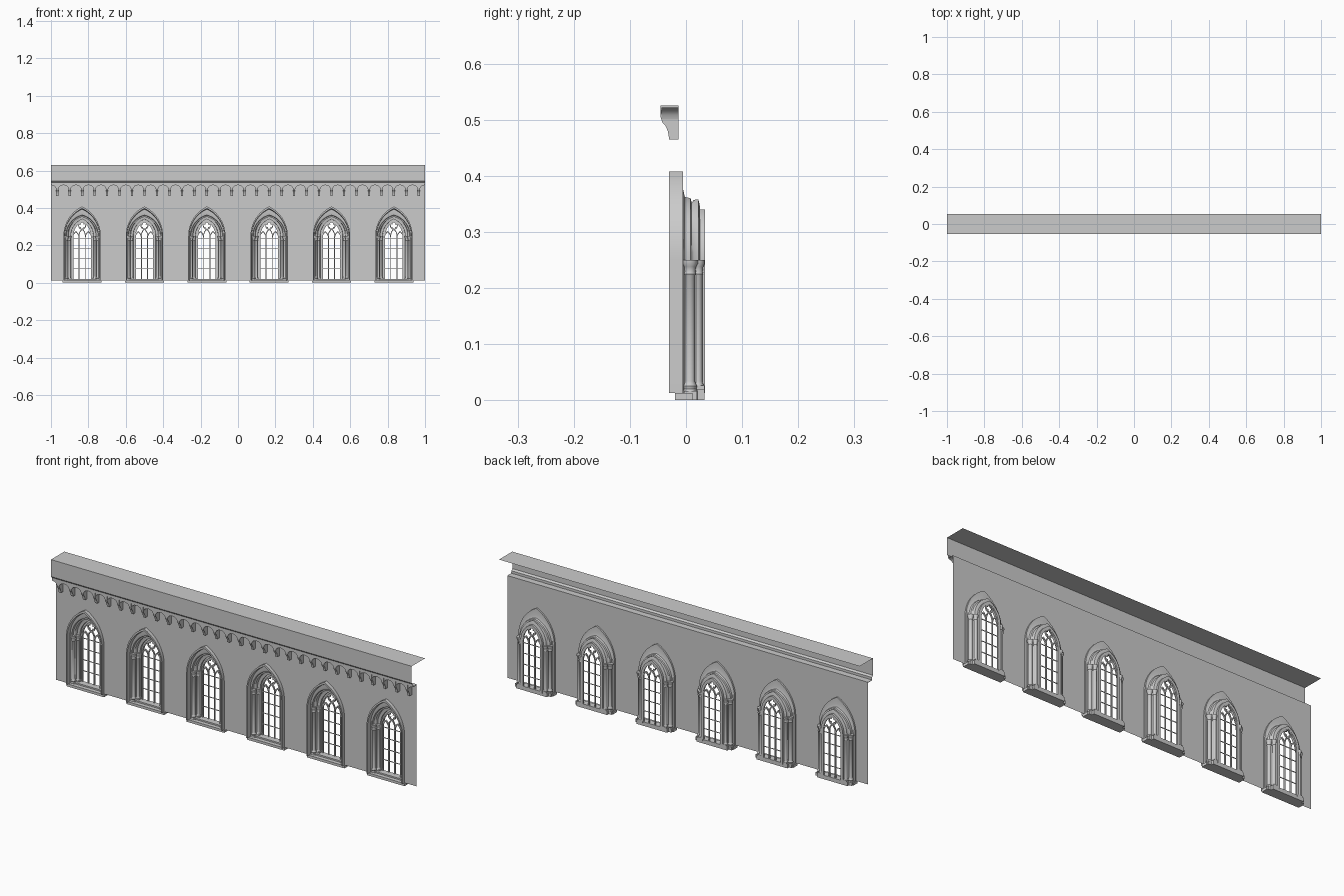
import bpy, bmesh
from math import sin, cos, pi, acos, radians, sqrt

if "Cube" in bpy.data.objects:
    bpy.data.objects.remove(bpy.data.objects["Cube"])

BAYS = [-5/6 + i/3 for i in range(6)]
SPRING, FLOOR, WALL_Y = 0.25, 0.013, -0.013


def finish(name, bm, smooth=True, xs=(0,), normals=True):
    """Turn a bmesh into one object per x position, sharing the mesh."""
    bmesh.ops.remove_doubles(bm, verts=bm.verts, dist=1e-6)
    if normals:
        bmesh.ops.recalc_face_normals(bm, faces=bm.faces)
    me = bpy.data.meshes.new(name)
    bm.to_mesh(me)
    bm.free()
    for i, x in enumerate(xs):
        ob = bpy.data.objects.new(name, me)
        bpy.context.collection.objects.link(ob)
        ob.location.x = x
        if i == 0 and smooth:
            bpy.ops.object.select_all(action='DESELECT')
            ob.select_set(True)
            bpy.context.view_layer.objects.active = ob
            bpy.ops.object.shade_smooth_by_angle(angle=radians(35))


def arch(w, apex, z0=FLOOR, spring=SPRING, n=10):
    """Pointed arch outline (x, z) from left foot over the apex to right foot."""
    h = apex - spring
    c = (h*h - w*w) / (2*w)
    r = w + c
    sweep = acos(max(-1, min(1, c/r)))
    left = [(-w, z0)]
    for i in range(n + 1):
        a = pi - sweep*i/n
        left.append((c + r*cos(a), spring + r*sin(a)))
    left[-1] = (0, apex)
    return left + [(-x, z) for x, z in left[-2::-1]]


def loft(bm, rings, closed_path=False, closed_section=False):
    """Skin successive 3D rows of equal length."""
    rows = [[bm.verts.new(p) for p in r] for r in rings]
    n = len(rows[0])
    pairs = list(zip(rows, rows[1:])) + ([(rows[-1], rows[0])] if closed_section else [])
    for a, b in pairs:
        for i in range(n if closed_path else n - 1):
            j = (i + 1) % n
            bm.faces.new((a[i], a[j], b[j], b[i]))


def box(bm, x0, x1, y0, y1, z0, z1):
    loft(bm, [[(x0, y0, z), (x1, y0, z), (x1, y1, z), (x0, y1, z)] for z in (z0, z1)], True)
    for z in (z0, z1):
        bm.faces.new([bm.verts.new(p) for p in
                      ((x0, y0, z), (x1, y0, z), (x1, y1, z), (x0, y1, z))])


def band(bm, outer, inner, y0, y1, dx=0, closed=False):
    """Solid strip between two (x, z) outlines."""
    rings = [[(x + dx, y, z) for x, z in o]
             for o, y in ((outer, y0), (outer, y1), (inner, y1), (inner, y0))]
    loft(bm, rings, closed, True)


# wall sheet: one notched face on each half bay
bm = bmesh.new()
hole = arch(0.1, 0.408)
half = hole[:len(hole)//2 + 1]
for x in BAYS:
    for s in (1, -1):
        pts = [(-1/6, FLOOR)] + half + [(0, 0.525), (-1/6, 0.525)]
        bm.faces.new([bm.verts.new((x + s*px, WALL_Y, pz)) for px, pz in pts[::s]])
finish("wall", bm, False, normals=False)

# upper parapet: cornice step, front panel and flat top
bm = bmesh.new()
prof = [(WALL_Y, 0.525), (-0.045, 0.525), (-0.045, 0.537), (-0.0525, 0.545),
        (-0.0525, 0.63), (0.0525, 0.63)]
loft(bm, [[(x, y, z) for y, z in prof] for x in (-1, 1)])
finish("parapet", bm, False)

# row of corbels with small arches between them
N = 30
pitch = 2 / N
bm = bmesh.new()
side = [(WALL_Y, 0.525), (-0.045, 0.525), (-0.045, 0.504), (-0.042, 0.495),
        (-0.036, 0.488), (-0.032, 0.478), (-0.030, 0.465), (WALL_Y, 0.465)]
for i in range(N):
    x = -1 + pitch*(i + 0.5)
    rows = [[(x + d, y, z) for y, z in side] for d in (-0.006, 0.006)]
    loft(bm, rows, True)
    for r in rows:
        bm.faces.new([bm.verts.new(p) for p in r])
finish("corbels", bm, False)

bm = bmesh.new()
for i in range(N + 1):
    x = -1 + pitch*i
    low = []
    for k in range(9):
        a = pi - pi*k/8
        px = x + (pitch/2 - 0.006)*cos(a)
        if -1 <= px <= 1:
            low.append((px, 0.5 + 0.022*sin(a)))
    loft(bm, [[(px, -0.044, 0.532) for px, z in low],
              [(px, -0.044, z) for px, z in low],
              [(px, WALL_Y, z) for px, z in low]])
finish("corbel_arches", bm)

# stepped window surround: (half width, apex height, depth)
SECTION = [(0.1, 0.408, -0.005), (0.1, 0.408, -0.03), (0.094, 0.397, -0.03),
           (0.093, 0.393, -0.007), (0.1, 0.408, -0.005), (0.091, 0.375, -0.005),
           (0.087, 0.362, -0.002), (0.085, 0.360, 0.008), (0.079, 0.352, 0.010),
           (0.076, 0.357, 0.014), (0.074, 0.358, 0.022), (0.068, 0.345, 0.025),
           (0.061, 0.340, 0.025), (0.060, 0.340, 0.034), (0.050, 0.331, 0.034),
           (0.050, 0.331, 0.026)]
bm = bmesh.new()
loft(bm, [[(x, y, z) for x, z in arch(w, a)] for w, a, y in SECTION])
finish("window_surround", bm, xs=BAYS)

# jamb columns with base and capital
COLUMN = [(1.35, 0.0), (1.35, 0.016), (1.15, 0.02), (1.3, 0.025), (1.0, 0.03),
          (0.9, 0.034), (0.9, 0.222), (1.1, 0.225), (0.95, 0.229), (1.1, 0.238),
          (1.4, 0.243), (1.4, 0.25), (0.0, 0.25)]
bm = bmesh.new()
for s in (-1, 1):
    for cx, cy, r in ((0.085, 0.007, 0.010), (0.069, 0.022, 0.008)):
        loft(bm, [[(s*cx + r*k*cos(2*pi*i/12), cy + r*k*sin(2*pi*i/12), z)
                   for i in range(12)] for k, z in COLUMN], True)
bmesh.ops.dissolve_degenerate(bm, dist=1e-6, edges=bm.edges)
finish("jamb_columns", bm, xs=BAYS)

# sill and stepped plinth blocks
bm = bmesh.new()
box(bm, -0.104, 0.104, -0.02, 0.012, 0, 0.013)
box(bm, -0.085, 0.085, 0.0, 0.033, 0, 0.02)
for s in (-1, 1):
    a, b = sorted((s*0.068, s*0.1))
    box(bm, a, b, -0.004, 0.02, 0, 0.016)
    a, b = sorted((s*0.056, s*0.08))
    box(bm, a, b, 0.012, 0.033, 0, 0.026)
finish("sill", bm, False, BAYS)

# tracery: three lancets, quatrefoil and spandrel bars
bm = bmesh.new()
for dx, top, spring in ((-0.0335, 0.272, 0.24), (0, 0.285, 0.253), (0.0335, 0.272, 0.24)):
    band(bm, arch(0.0185, top + 0.005, 0.02, spring, 6),
         arch(0.0145, top - 0.003, 0.02, spring, 6), 0.026, 0.033, dx)
    for z in (0.075, 0.13, 0.185, 0.238):
        box(bm, dx - 0.016, dx + 0.016, 0.028, 0.031, z - 0.0015, z + 0.0015)
foil = [2*pi*i/32 for i in range(32)]
band(bm, [(0.021*cos(a), 0.305 + 0.021*sin(a)) for a in foil],
     [((0.009 + 0.008*sqrt(abs(cos(2*a))))*cos(a),
       0.305 + (0.009 + 0.008*sqrt(abs(cos(2*a))))*sin(a)) for a in foil],
     0.026, 0.033, 0, True)
band(bm, arch(0.051, 0.333, 0.02), arch(0.0465, 0.326, 0.02), 0.026, 0.034)
finish("tracery", bm, False, BAYS)
